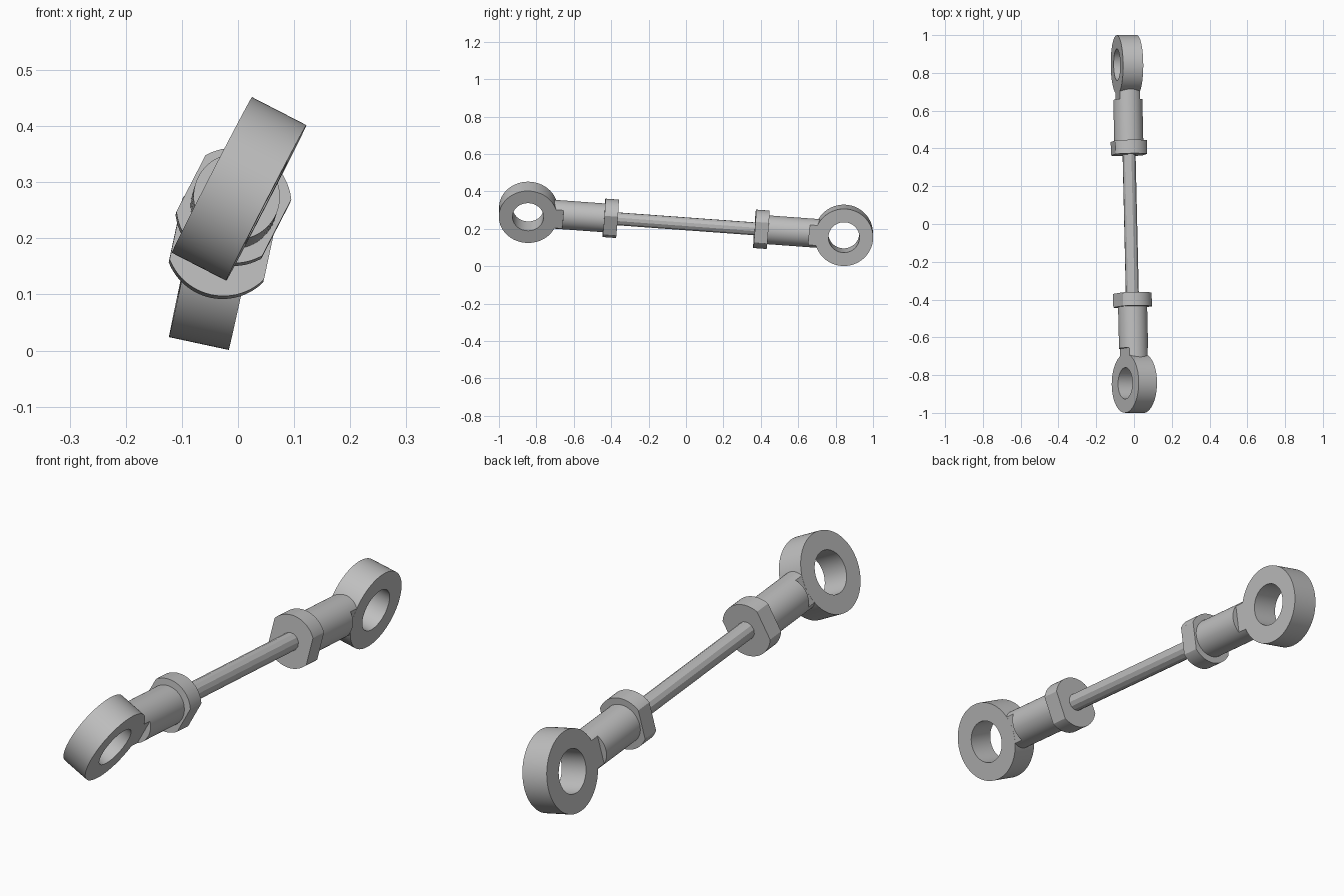
import bpy, bmesh, math
from mathutils import Vector, Matrix

if "Cube" in bpy.data.objects:
    bpy.data.objects.remove(bpy.data.objects["Cube"], do_unlink=True)

steel = bpy.data.materials.new("grey steel")
steel.use_nodes = True
GREY = (0.52, 0.52, 0.52, 1)
steel.diffuse_color = GREY
steel.node_tree.nodes["Principled BSDF"].inputs["Base Color"].default_value = GREY

# Link axis runs between the two eye centres
FRONT = Vector((0.002, -0.844, 0.288))
BACK = Vector((-0.037, 0.844, 0.165))
MID = (FRONT + BACK) / 2
HALF = (BACK - FRONT).length / 2
AXIS = (BACK - FRONT).normalized()


def frame(roll):
    """Local y follows the link; roll turns local x down toward the ground."""
    x = Vector((math.cos(roll), 0, -math.sin(roll)))
    x = (x - AXIS * x.dot(AXIS)).normalized()
    z = x.cross(AXIS)
    m = Matrix((x, AXIS, z)).transposed().to_4x4()
    m.translation = MID
    return m


def finish(name, bm, matrix, smooth=True):
    bmesh.ops.recalc_face_normals(bm, faces=bm.faces)
    mesh = bpy.data.meshes.new(name)
    bm.to_mesh(mesh)
    bm.free()
    mesh.materials.append(steel)
    obj = bpy.data.objects.new(name, mesh)
    bpy.context.collection.objects.link(obj)
    obj.matrix_world = matrix
    if smooth:
        bpy.ops.object.select_all(action="DESELECT")
        obj.select_set(True)
        bpy.context.view_layer.objects.active = obj
        bpy.ops.object.shade_smooth_by_angle(angle=math.radians(25))


def bar(name, matrix, radius, start, end, flat=None, sides=72, smooth=True):
    """Round bar along local y, optionally with two parallel flats."""
    bm = bmesh.new()
    turn = Matrix.Rotation(math.pi / 2, 4, "X")
    place = Matrix.Translation((0, (start + end) / 2, 0))
    bmesh.ops.create_cone(bm, cap_ends=True, segments=sides, radius1=radius,
                          radius2=radius, depth=abs(end - start), matrix=place @ turn)
    if flat:
        for side in (-1, 1):
            cut = bmesh.ops.bisect_plane(
                bm, geom=bm.verts[:] + bm.edges[:] + bm.faces[:],
                plane_co=(side * flat, 0, 0), plane_no=(side, 0, 0), clear_outer=True)
            edges = [e for e in cut["geom_cut"] if isinstance(e, bmesh.types.BMEdge)]
            bmesh.ops.holes_fill(bm, edges=edges)
    finish(name, bm, matrix, smooth)


def eye(name, matrix, centre, outer, inner, half, sides=80):
    """Thick ring around local x."""
    bm = bmesh.new()
    profile = [(-half, outer), (half, outer), (half, inner), (-half, inner)]
    verts = [bm.verts.new((x, centre, r)) for x, r in profile]
    edges = [bm.edges.new((verts[i], verts[(i + 1) % 4])) for i in range(4)]
    bmesh.ops.spin(bm, geom=verts + edges, cent=(0, centre, 0), axis=(1, 0, 0),
                   angle=math.tau, steps=sides, use_merge=True)
    bmesh.ops.remove_doubles(bm, verts=bm.verts, dist=1e-5)
    finish(name, bm, matrix)


# Thin connecting rod
bar("connecting_rod", frame(math.radians(20)), 0.035, -0.40, 0.40, sides=12, smooth=False)

# Two rod ends, each rolled differently about the link
for label, side, roll in (("front", -1, 27.3), ("back", 1, 12.1)):
    m = frame(math.radians(roll))
    bar(label + "_lock_nut", m, 0.103, side * 0.368, side * 0.44, flat=0.086)
    bar(label + "_shank", m, 0.077, side * 0.43, side * 0.66)
    bar(label + "_neck", m, 0.077, side * 0.655, side * 0.735, flat=0.054)
    eye(label + "_eye", m, side * HALF, 0.156, 0.083, 0.0545)
